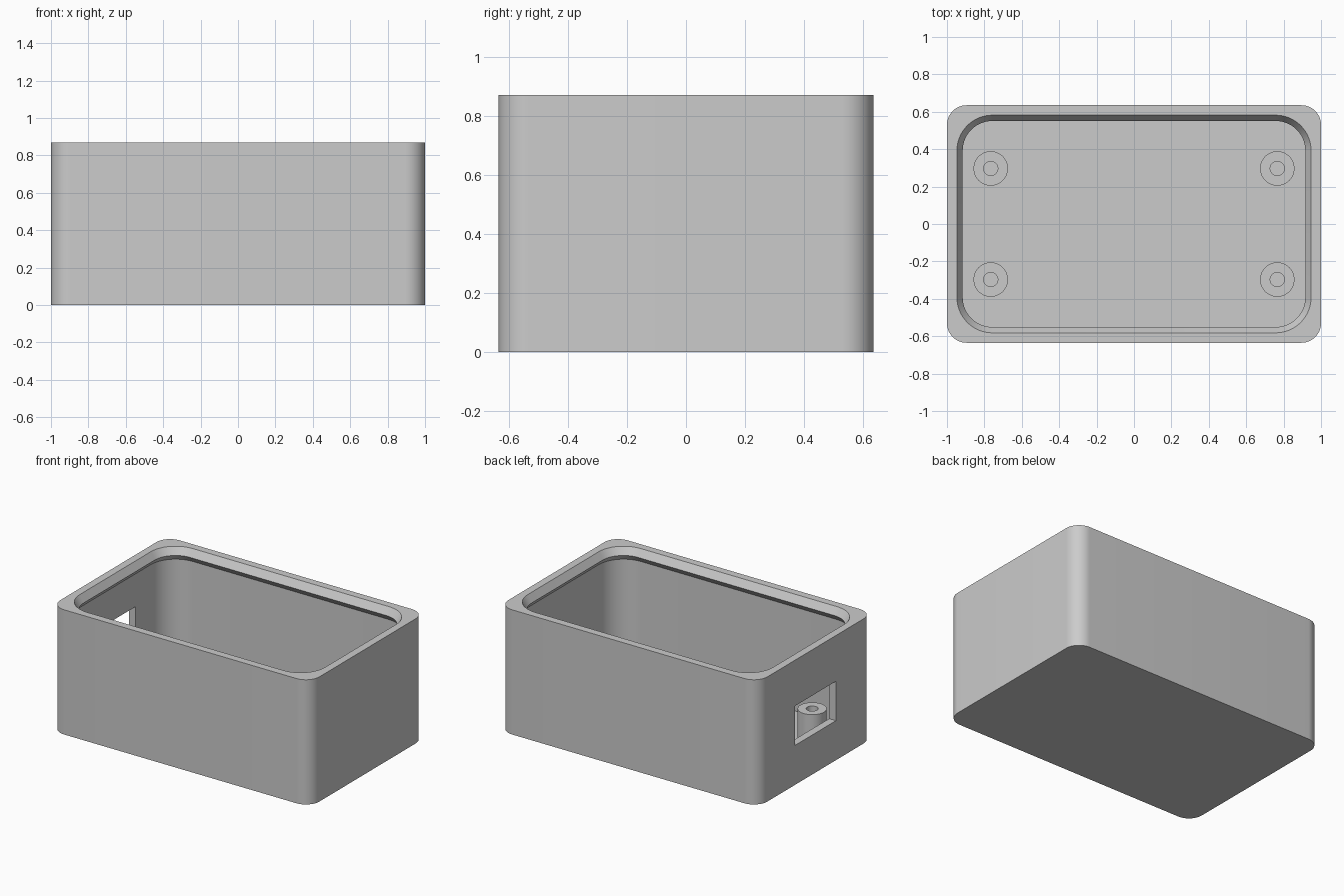
import bpy, bmesh
from math import cos, sin, pi, radians

if "Cube" in bpy.data.objects:
    bpy.data.objects.remove(bpy.data.objects["Cube"], do_unlink=True)

# Single grey plastic
grey = bpy.data.materials.new("plain_grey")
grey.use_nodes = True
grey.diffuse_color = (0.6, 0.6, 0.6, 1)
grey.node_tree.nodes["Principled BSDF"].inputs["Base Color"].default_value = (0.6, 0.6, 0.6, 1)


def rounded_rect(hx, hy, r, z, steps=14):
    """Points of a rounded rectangle, counter-clockwise."""
    pts = []
    for i, (sx, sy) in enumerate([(1, 1), (-1, 1), (-1, -1), (1, -1)]):
        for k in range(steps + 1):
            a = (i + k / steps) * pi / 2
            pts.append((sx * (hx - r) + r * cos(a), sy * (hy - r) + r * sin(a), z))
    return pts


def circle(r, z, n=48):
    return [(r * cos(2 * pi * k / n), r * sin(2 * pi * k / n), z) for k in range(n)]


def loft(name, rings, cap_start, cap_end, location=(0, 0, 0)):
    """Join successive rings of points with quads, optionally capping the ends."""
    bm = bmesh.new()
    loops = [[bm.verts.new(p) for p in ring] for ring in rings]
    n = len(loops[0])
    for a, b in zip(loops, loops[1:]):
        for i in range(n):
            j = (i + 1) % n
            bm.faces.new((a[i], a[j], b[j], b[i]))
    if cap_start:
        bm.faces.new(loops[0][::-1])
    if cap_end:
        bm.faces.new(loops[-1])
    mesh = bpy.data.meshes.new(name)
    bm.to_mesh(mesh)
    bm.free()
    mesh.materials.append(grey)
    obj = bpy.data.objects.new(name, mesh)
    obj.location = location
    bpy.context.collection.objects.link(obj)
    return obj


def activate(obj):
    bpy.ops.object.select_all(action='DESELECT')
    obj.select_set(True)
    bpy.context.view_layer.objects.active = obj


def smooth(obj):
    activate(obj)
    bpy.ops.object.shade_smooth_by_angle(angle=radians(28))


HX, HY, TOP = 1.0, 0.635, 0.87
WALL, FLOOR, RIDGE = 0.053, 0.055, 0.031


def inner(inset, z):
    return rounded_rect(HX - WALL - inset, HY - WALL - inset, 0.19 - inset, z)


# Open box with a snap ridge running round the inside of the rim
box = loft("box_shell", [
    rounded_rect(HX, HY, 0.105, 0),
    rounded_rect(HX, HY, 0.105, TOP),
    inner(0, TOP),
    inner(RIDGE, TOP - 0.05),
    inner(0, TOP - 0.09),
    inner(0, FLOOR),
], True, True)

# Rectangular port through the right wall
bpy.ops.mesh.primitive_cube_add(size=1, location=(-HX, 0, 0.413))
cutter = bpy.context.object
cutter.name = "port_cutter"
cutter.scale = (0.3, 0.45, 0.275)
cutter.data.materials.append(grey)
cutter.hide_render = True
activate(box)
cut = box.modifiers.new("port", 'BOOLEAN')
cut.operation = 'DIFFERENCE'
cut.solver = 'EXACT'
cut.object = cutter
bpy.ops.object.modifier_apply(modifier=cut.name)
bpy.data.objects.remove(cutter, do_unlink=True)
smooth(box)

# Four hollow screw posts on the floor
for side, sx in (("left", 1), ("right", -1)):
    for end, sy in (("front", -1), ("back", 1)):
        post = loft(f"screw_post_{end}_{side}", [
            circle(0.092, FLOOR),
            circle(0.092, 0.27),
            circle(0.038, 0.27),
            circle(0.038, FLOOR + 0.002),
        ], False, True, (sx * 0.766, sy * 0.297, 0))
        smooth(post)
